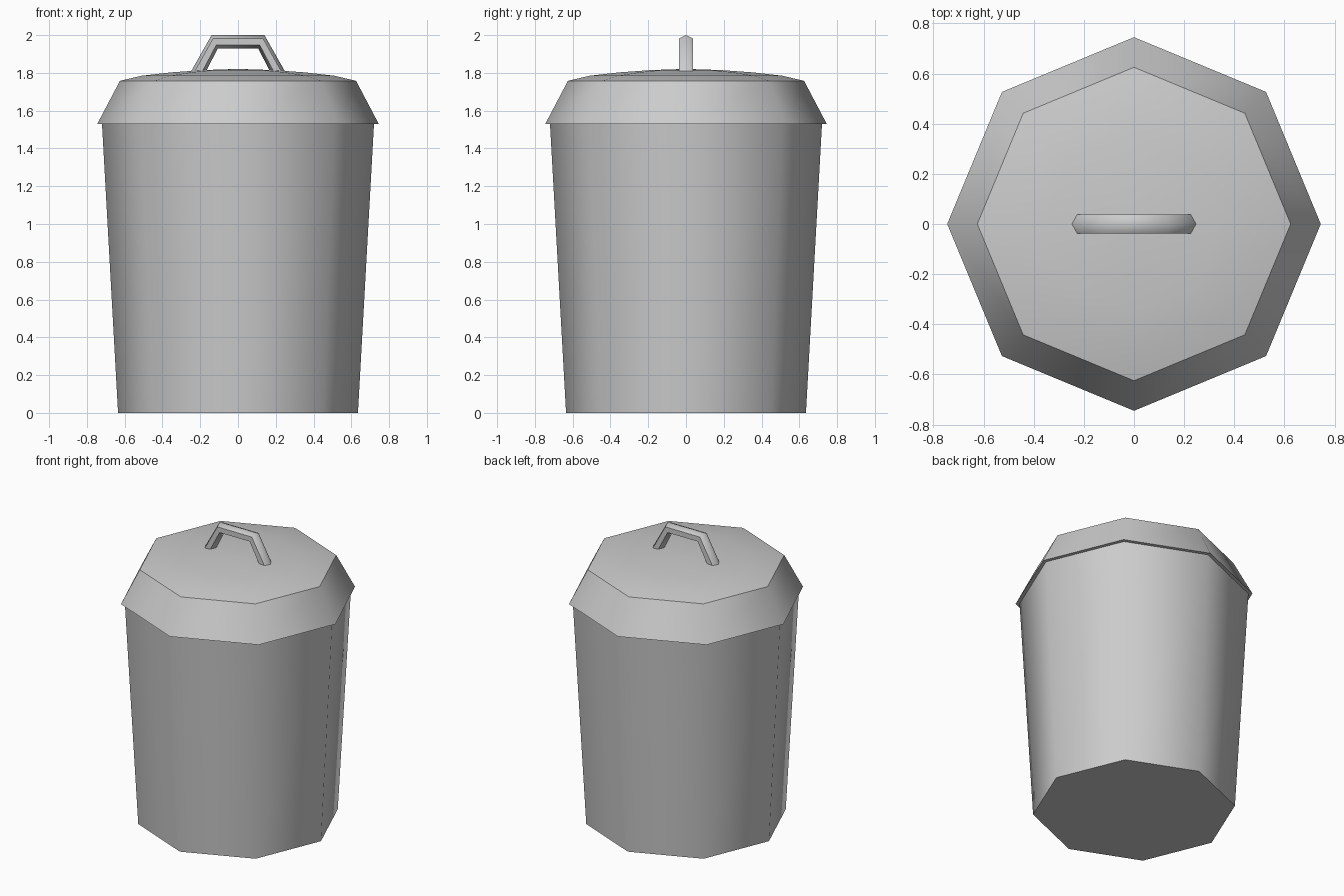
import bpy
import math

if "Cube" in bpy.data.objects:
    bpy.data.objects.remove(bpy.data.objects["Cube"])

SIDES = 8


def make_object(name, verts, faces, angle):
    mesh = bpy.data.meshes.new(name)
    mesh.from_pydata(verts, [], faces)
    mesh.update()
    ob = bpy.data.objects.new(name, mesh)
    bpy.context.collection.objects.link(ob)
    bpy.ops.object.select_all(action='DESELECT')
    ob.select_set(True)
    bpy.context.view_layer.objects.active = ob
    bpy.ops.object.mode_set(mode='EDIT')
    bpy.ops.mesh.select_all(action='SELECT')
    bpy.ops.mesh.normals_make_consistent(inside=False)
    bpy.ops.object.mode_set(mode='OBJECT')
    bpy.ops.object.shade_smooth_by_angle(angle=math.radians(angle))
    return ob


def skin(rings):
    """Join equal-sized vertex rings with quads and cap both ends."""
    n = len(rings[0])
    verts = [v for ring in rings for v in ring]
    faces = [(r * n + i, r * n + (i + 1) % n, (r + 1) * n + (i + 1) % n, (r + 1) * n + i)
             for r in range(len(rings) - 1) for i in range(n)]
    faces.append(tuple(range(n)))
    faces.append(tuple(range(len(verts) - n, len(verts))))
    return verts, faces


def octagon(radius, z):
    steps = [2 * math.pi * i / SIDES for i in range(SIDES)]
    return [(radius * math.cos(a), radius * math.sin(a), z) for a in steps]


# Tapered bin body
make_object("bin_body", *skin([octagon(0.635, 0), octagon(0.72, 1.53)]), 46)

# Lid: sloped skirt and shallow dome
lid_profile = [(0.745, 1.53), (0.625, 1.758), (0.51, 1.785),
               (0.35, 1.803), (0.18, 1.815), (0.03, 1.82)]
make_object("lid", *skin([octagon(r, z) for r, z in lid_profile]), 46)

# Handle: hexagonal bar through mitred outer/inner path points
half_path = [((-0.253, 1.80), (-0.173, 1.80)), ((-0.14, 2.0), (-0.107, 1.93))]
path = half_path + [((-o[0], o[1]), (-i[0], i[1])) for o, i in reversed(half_path)]
hexagon = [(0, 0), (0.25, 1), (0.75, 1), (1, 0), (0.75, -1), (0.25, -1)]
rings = [[(o[0] + (i[0] - o[0]) * t, 0.037 * s, o[1] + (i[1] - o[1]) * t)
          for t, s in hexagon] for o, i in path]
make_object("lid_handle", *skin(rings), 62)
